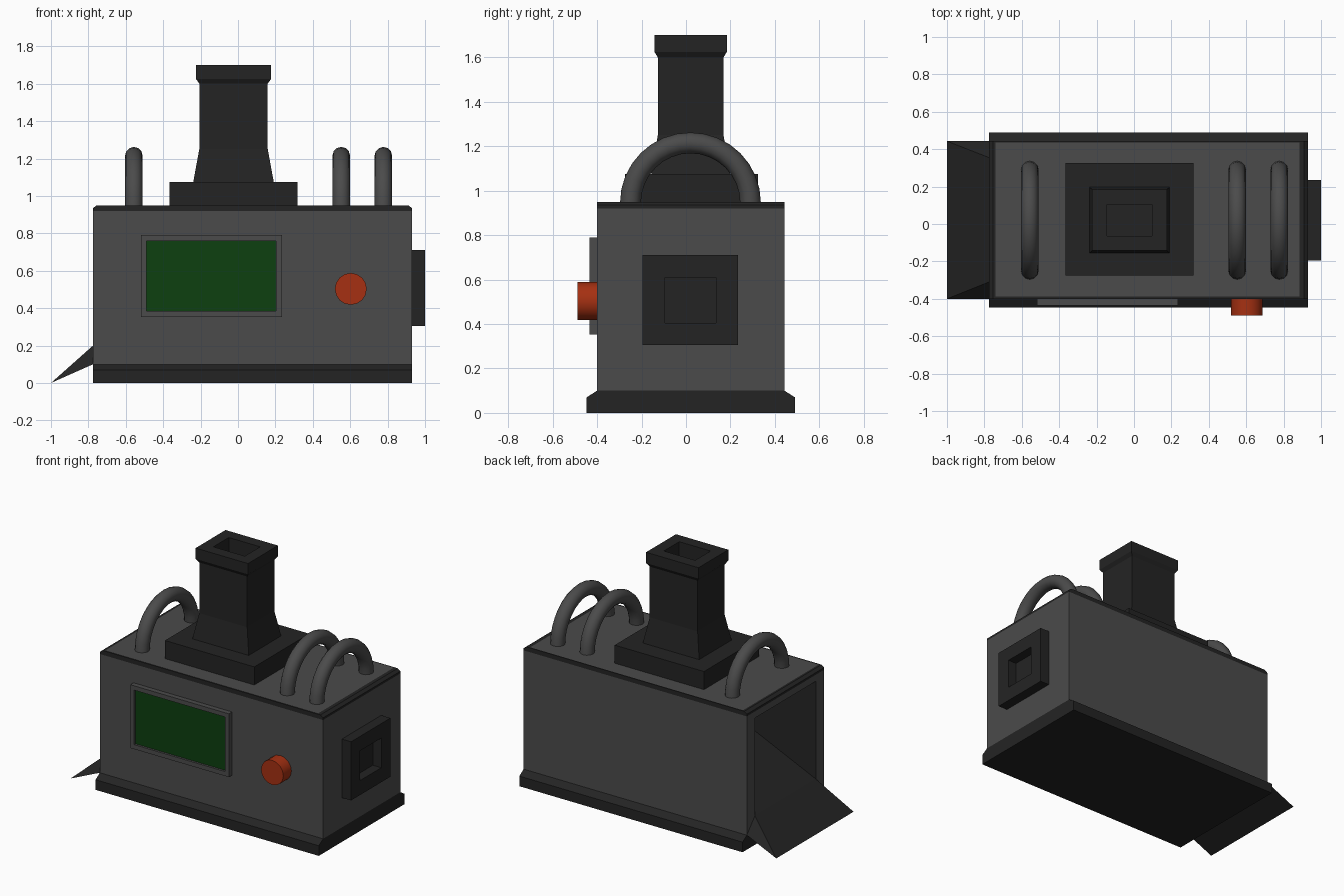
import bpy, bmesh, math

if "Cube" in bpy.data.objects:
    bpy.data.objects.remove(bpy.data.objects["Cube"])

def material(name, r, g, b):
    m = bpy.data.materials.new(name)
    m.diffuse_color = (r, g, b, 1)
    m.use_nodes = True
    m.node_tree.nodes["Principled BSDF"].inputs["Base Color"].default_value = m.diffuse_color
    return m

GREY = material("mid_grey", 0.07, 0.07, 0.07)
DARK = material("charcoal", 0.0175, 0.0175, 0.0175)
GREEN = material("screen_green", 0.004, 0.05, 0.005)
RED = material("button_red", 0.38, 0.03, 0.006)

def finish(name, bm, mats, smooth=None):
    bmesh.ops.recalc_face_normals(bm, faces=bm.faces)
    me = bpy.data.meshes.new(name)
    bm.to_mesh(me)
    bm.free()
    ob = bpy.data.objects.new(name, me)
    bpy.context.collection.objects.link(ob)
    for m in mats:
        me.materials.append(m)
    if smooth:
        bpy.context.view_layer.objects.active = ob
        ob.select_set(True)
        bpy.ops.object.shade_smooth_by_angle(angle=math.radians(smooth))
        ob.select_set(False)
    return ob

def loft(name, rings, mats, bands=None, caps=(0, 0), smooth=None):
    """Skin a chain of rings; bands = material slot per band, caps = slot per end or None."""
    bm = bmesh.new()
    vs = [[bm.verts.new(p) for p in r] for r in rings]
    for i, (a, b) in enumerate(zip(vs, vs[1:])):
        n = len(a)
        for k in range(n):
            f = bm.faces.new((a[k], a[(k + 1) % n], b[(k + 1) % n], b[k]))
            f.material_index = bands[i] if bands else 0
    for ring, slot in ((vs[0], caps[0]), (vs[-1], caps[1])):
        if slot is not None:
            bm.faces.new(ring).material_index = slot
    return finish(name, bm, mats, smooth)

def rect(axis, pos, a0, a1, b0, b1):
    """Rectangle perpendicular to an axis; a and b are the other two axes in order."""
    out = []
    for a, b in ((a0, b0), (a1, b0), (a1, b1), (a0, b1)):
        p = [a, b]
        p.insert("xyz".index(axis), pos)
        out.append(tuple(p))
    return out

X0, X1, Y0, Y1 = -0.775, 0.93, -0.40, 0.443

# plinth with bevelled long sides
loft("base", [rect("z", 0, X0, X1, -0.447, 0.49), rect("z", 0.07, X0, X1, -0.447, 0.49),
              rect("z", 0.1, X0, X1, Y0, Y1)], [DARK])

# body with a dark tapering opening on the left end
loft("body", [rect("x", X1, Y0, Y1, 0.1, 0.92), rect("x", X0, Y0, Y1, 0.1, 0.92),
              rect("x", X0, -0.31, 0.355, 0.2, 0.875), rect("x", -0.4, -0.16, 0.205, 0.5, 0.875)],
     [GREY, DARK], [0, 0, 1], (0, 1))

# dark top trim around a grey lid
loft("top_trim", [rect("z", 0.92, X0, X1, Y0, Y1), rect("z", 0.935, X0, X1, Y0, Y1),
                  rect("z", 0.95, -0.755, 0.91, Y0, Y1),
                  rect("z", 0.95, -0.74, 0.885, -0.388, 0.435)], [DARK, GREY], [0, 0, 0], (0, 1))

# chute wedge below the opening
bm = bmesh.new()
for p in [(-1, Y0, 0), (-1, Y1, 0), (X0, -0.31, 0.2), (X0, 0.355, 0.2), (X0, Y0, 0.1), (X0, Y1, 0.1)]:
    bm.verts.new(p)
bmesh.ops.convex_hull(bm, input=bm.verts)
finish("chute", bm, [DARK])

# side vent with recess
loft("side_vent", [rect("x", X1, -0.195, 0.235, 0.305, 0.71), rect("x", 1.0, -0.195, 0.235, 0.305, 0.71),
                   rect("x", 1.0, -0.095, 0.135, 0.405, 0.61), rect("x", 0.935, -0.095, 0.135, 0.405, 0.61)],
     [DARK])

# chimney: plate, flared neck, rim and flue
loft("chimney_plate", [rect("z", z, -0.365, 0.317, -0.275, 0.325) for z in (0.945, 1.075)], [DARK])
prof = [(1.07, 0.216, 0.178), (1.25, 0.183, 0.148), (1.6, 0.183, 0.148), (1.625, 0.2, 0.163),
        (1.7, 0.2, 0.163), (1.7, 0.12, 0.084), (1.4, 0.12, 0.084)]
loft("chimney", [rect("z", z, -0.024 - a, -0.024 + a, 0.021 - b, 0.021 + b) for z, a, b in prof], [DARK])

# arched pipes across the top
for i, x in enumerate((-0.557, 0.552, 0.777)):
    R, r, rings = 0.27, 0.047, []
    for s in range(17):
        t = math.pi * s / 16
        ring = []
        for k in range(12):
            u = 2 * math.pi * k / 12
            d = R + r * math.cos(u)
            ring.append((x + r * math.sin(u), 0.02 + d * math.cos(t), 0.945 + d * math.sin(t)))
        rings.append(ring)
    loft(f"arched_pipe_{i + 1}", rings, [GREY], smooth=40)

# screen: raised frame with recessed green panel
loft("screen", [rect("y", Y0, -0.518, 0.235, 0.353, 0.79), rect("y", -0.435, -0.518, 0.235, 0.353, 0.79),
                rect("y", -0.435, -0.488, 0.204, 0.384, 0.76), rect("y", -0.42, -0.488, 0.204, 0.384, 0.76)],
     [GREY, GREEN], [0, 0, 0], (0, 1))

# push button
loft("button", [[(0.603 + 0.085 * math.cos(2 * math.pi * k / 16), y,
                  0.503 + 0.085 * math.sin(2 * math.pi * k / 16)) for k in range(16)]
                for y in (Y0, -0.488)], [RED], smooth=30)
